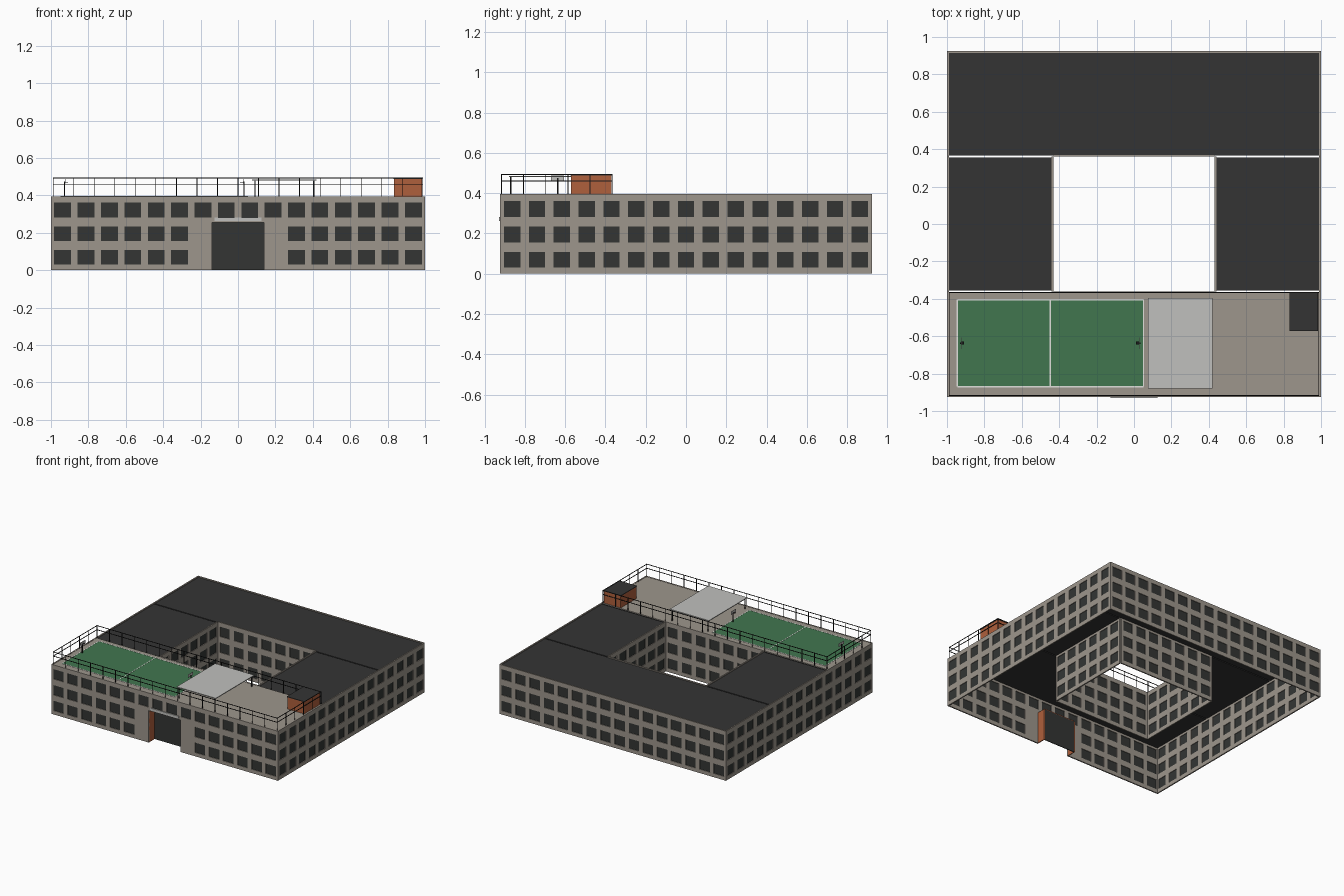
import bpy, bmesh
from math import radians
from mathutils import Matrix, Vector

cube = bpy.data.objects.get("Cube")
if cube:
    bpy.data.objects.remove(cube)


def material(name, rgb):
    m = bpy.data.materials.new(name)
    m.diffuse_color = (*rgb, 1)
    m.use_nodes = True
    m.node_tree.nodes["Principled BSDF"].inputs["Base Color"].default_value = (*rgb, 1)
    return m


STONE = material("warm grey stone", (0.34, 0.305, 0.262))
DARK = material("dark roofing", (0.034, 0.034, 0.034))
GLASS = material("dark glass", (0.033, 0.036, 0.034))
GREEN = material("court green", (0.053, 0.18, 0.078))
WHITE = material("line white", (0.75, 0.75, 0.72))
BRICK = material("orange brick", (0.43, 0.115, 0.045))
PALE = material("pale grey", (0.53, 0.53, 0.51))
METAL = material("black metal", (0.01, 0.01, 0.01))

HALF_X, HALF_Y, TOP = 1.0, 0.925, 0.395
COURT_X, COURT_Y = 0.43, 0.36
ROOF = 0.388
SILLS = (0.03, 0.155, 0.282)
WIN_H = 0.079
DOOR_X, DOOR_Z, DOOR_DEPTH = 0.14, 0.255, 0.08


def finish(name, bm, mat):
    mesh = bpy.data.meshes.new(name)
    bm.to_mesh(mesh)
    bm.free()
    mesh.materials.append(mat)
    obj = bpy.data.objects.new(name, mesh)
    bpy.context.collection.objects.link(obj)
    return obj


def boxes(name, mat, spans):
    """One object from boxes given as (x0, x1), (y0, y1), (z0, z1)."""
    bm = bmesh.new()
    for span in spans:
        mid = Vector([(a + b) / 2 for a, b in span])
        size = [abs(b - a) for a, b in span]
        bmesh.ops.create_cube(bm, size=1, matrix=Matrix.Translation(mid) @ Matrix.Diagonal((*size, 1)))
    return finish(name, bm, mat)


def wall(name, x, y, angle, length, count, win_w, entrance=False):
    """Wall sheet with window openings, outside towards local -y, and its panes."""
    place = Matrix.Translation((x, y, 0)) @ Matrix.Rotation(radians(angle), 4, "Z")
    pitch = length / count
    centres = [(i - (count - 1) / 2) * pitch for i in range(count)]
    us = {-length / 2, length / 2}
    for c in centres:
        us |= {c - win_w / 2, c + win_w / 2}
    zs = {0, TOP}
    for s in SILLS:
        zs |= {s, s + WIN_H}
    if entrance:
        us |= {-DOOR_X, DOOR_X}
        zs.add(DOOR_Z)
    us, zs = sorted(us), sorted(zs)

    def is_window(u, z):
        if entrance and abs(u) < 0.25 and z < SILLS[2]:
            return False
        return (any(abs(u - c) < win_w / 2 for c in centres)
                and any(s < z < s + WIN_H for s in SILLS))

    sheet, panes = bmesh.new(), bmesh.new()
    for u0, u1 in zip(us, us[1:]):
        for z0, z1 in zip(zs, zs[1:]):
            u, z = (u0 + u1) / 2, (z0 + z1) / 2
            if entrance and abs(u) < DOOR_X and z < DOOR_Z:
                continue
            window = is_window(u, z)
            bm, depth = (panes, 0.005) if window else (sheet, 0)
            corners = ((u0, z0), (u1, z0), (u1, z1), (u0, z1))
            bm.faces.new([bm.verts.new(place @ Vector((a, depth, b))) for a, b in corners])
    bmesh.ops.remove_doubles(sheet, verts=sheet.verts, dist=0.0001)
    obj = finish(name, sheet, STONE)
    solid = obj.modifiers.new("thickness", "SOLIDIFY")
    solid.thickness = 0.01
    solid.offset = -1
    finish(name + "_windows", panes, GLASS)


# Outer walls and courtyard walls
wall("front_wall", 0, -HALF_Y, 0, 2 * HALF_X, 16, 0.09, entrance=True)
wall("back_wall", 0, HALF_Y, 180, 2 * HALF_X, 16, 0.09)
wall("left_wall", HALF_X, 0, 90, 2 * HALF_Y, 15, 0.081)
wall("right_wall", -HALF_X, 0, -90, 2 * HALF_Y, 15, 0.081)
wall("courtyard_back_wall", 0, COURT_Y, 0, 2 * COURT_X, 7, 0.086)
wall("courtyard_front_wall", 0, -COURT_Y, 180, 2 * COURT_X, 7, 0.086)
wall("courtyard_right_wall", -COURT_X, 0, 90, 2 * COURT_Y, 6, 0.084)
wall("courtyard_left_wall", COURT_X, 0, -90, 2 * COURT_Y, 6, 0.084)

# Roof slabs of the four wings, with narrow joints between them
slab = (ROOF - 0.01, ROOF)
edge_x, edge_y = HALF_X - 0.01, HALF_Y - 0.01
boxes("roof_slabs", DARK, [
    ((-edge_x, edge_x), (COURT_Y + 0.005, edge_y), slab),
    ((-edge_x, edge_x), (-edge_y, -COURT_Y - 0.005), slab),
    ((-edge_x, -COURT_X - 0.01), (-COURT_Y + 0.004, COURT_Y - 0.004), slab),
    ((COURT_X + 0.01, edge_x), (-COURT_Y + 0.004, COURT_Y - 0.004), slab)])
boxes("roof_terrace", STONE, [((-edge_x, edge_x), (-edge_y, -COURT_Y - 0.005), (ROOF, TOP - 0.002))])

# Recessed entrance
door_y = -HALF_Y + DOOR_DEPTH
boxes("entrance_lining", BRICK, [
    ((s * DOOR_X, s * (DOOR_X + 0.006)), (-HALF_Y + 0.002, door_y), (0, DOOR_Z)) for s in (-1, 1)]
    + [((-DOOR_X, DOOR_X), (-HALF_Y + 0.002, door_y), (DOOR_Z, DOOR_Z + 0.006))])
boxes("entrance_door", GLASS, [((-DOOR_X, DOOR_X), (door_y - 0.006, door_y), (0, DOOR_Z))])
boxes("entrance_plate", PALE, [((-0.125, 0.125), (-HALF_Y - 0.005, -HALF_Y), (0.262, 0.282))])

# Sports court with painted lines
cx0, cx1, cy0, cy1 = -0.945, 0.05, -0.87, -0.405
boxes("sports_court", GREEN, [((cx0, cx1), (cy0, cy1), (TOP - 0.002, TOP))])
line, w = (TOP - 0.001, TOP + 0.001), 0.006
boxes("court_lines", WHITE,
      [((x - w / 2, x + w / 2), (cy0, cy1), line) for x in (cx0, (cx0 + cx1) / 2, cx1)]
      + [((cx0, cx1), (y - w / 2, y + w / 2), line) for y in (cy0, cy1)])

# Basketball hoops
hoop_y = (cy0 + cy1) / 2
for side, x, inward in (("right", -0.928, 1), ("left", 0.032, -1)):
    boxes(side + "_hoop_post", METAL, [
        ((x - 0.003, x + 0.003), (hoop_y - 0.003, hoop_y + 0.003), (TOP - 0.002, 0.475))])
    boxes(side + "_hoop_board", PALE, [
        ((x + inward * 0.003, x + inward * 0.006), (hoop_y - 0.032, hoop_y + 0.032), (0.464, 0.488))])
    boxes(side + "_hoop_ring", METAL, [
        ((x + inward * 0.006, x + inward * 0.02), (hoop_y - 0.008, hoop_y + 0.008), (0.468, 0.471))])

# Sun canopy on thin posts
boxes("canopy", PALE, [((0.075, 0.42), (-0.88, -0.395), (0.48, 0.486))])
boxes("canopy_posts", METAL, [
    ((x - 0.003, x + 0.003), (y - 0.003, y + 0.003), (TOP - 0.002, 0.48))
    for x in (0.09, 0.405) for y in (-0.87, -0.405)])

# Stair house
boxes("stair_house", BRICK, [((0.835, 0.983), (-0.57, -0.37), (TOP - 0.003, 0.488))])
boxes("stair_house_roof", DARK, [((0.832, 0.985), (-0.573, -0.367), (0.488, 0.493))])

# Railing around the terrace
rx, ry0, ry1, t, rail_top = 0.988, -0.917, -0.366, 0.002, 0.495
parts = []
for z in (0.46, rail_top - t):
    parts += [((-rx, rx), (y - t, y + t), (z - t, z + t)) for y in (ry0, ry1)]
    parts += [((x - t, x + t), (ry0, ry1), (z - t, z + t)) for x in (-rx, rx)]
spans_x, spans_y = 18, 5
spots = [(-rx + 2 * rx * i / spans_x, y) for i in range(spans_x + 1) for y in (ry0, ry1)]
spots += [(x, ry0 + (ry1 - ry0) * i / spans_y) for i in range(1, spans_y) for x in (-rx, rx)]
parts += [((x - t, x + t), (y - t, y + t), (TOP - 0.005, rail_top)) for x, y in spots]
boxes("terrace_railing", METAL, parts)
